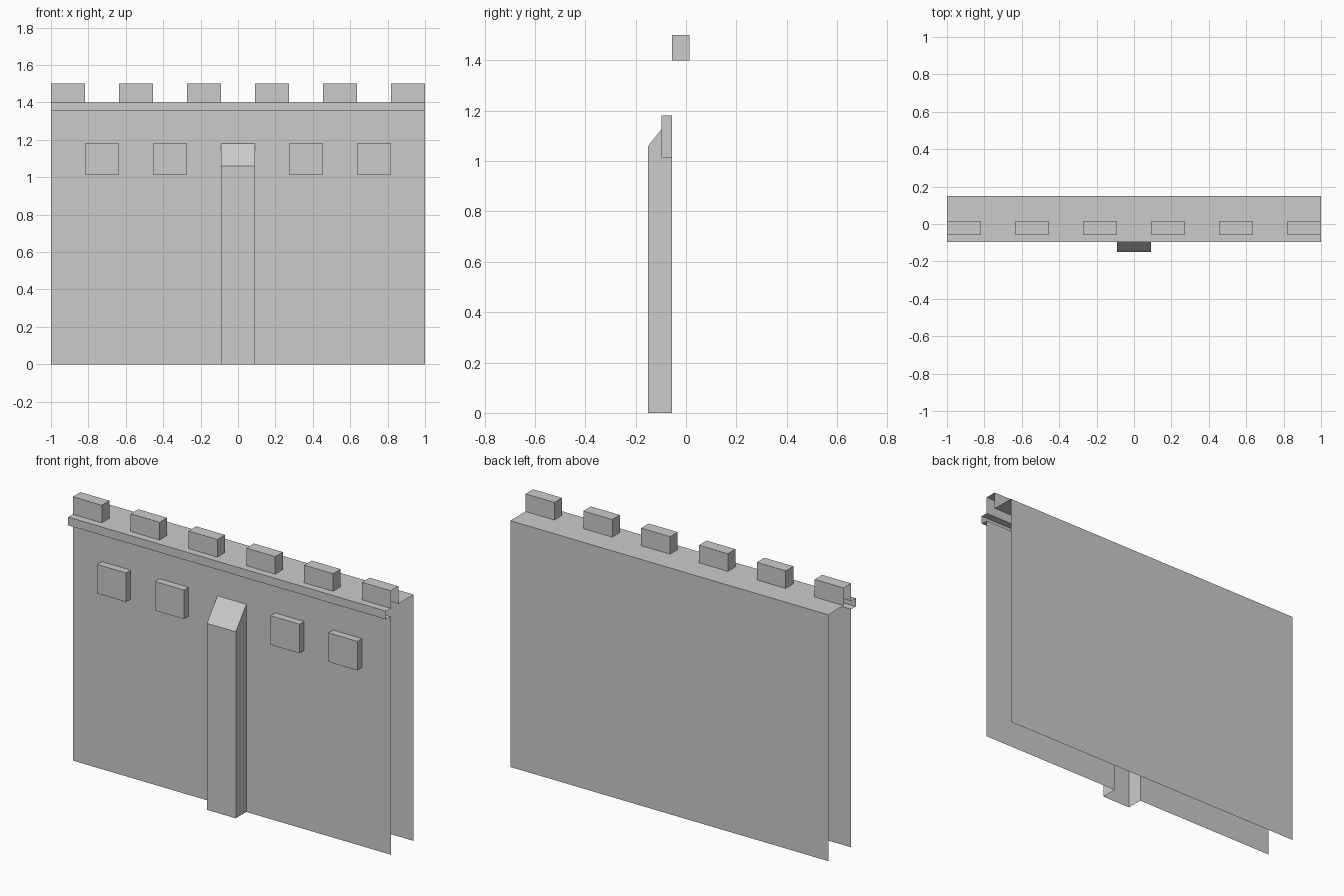
import bpy, bmesh

if "Cube" in bpy.data.objects:
    bpy.data.objects.remove(bpy.data.objects["Cube"])

COLS = 11                                   # wall is divided in equal columns
XS = [-1 + 2 * i / COLS for i in range(COLS + 1)]
FACE, PROUD, BUTT = -0.055, -0.097, -0.15   # wall face, ledge face, buttress face
BACK, CREN = 0.15, 0.013                    # rear face, rear of the merlons
LOW, HIGH, LEDGE, TOP = 1.015, 1.18, 1.353, 1.4


def sweep(name, profile, xs, holes=(), ends=(), end_extra=()):
    """Sweep a (y, z) profile along x, leaving out (column, row) holes.
    ends: (left, right) flags for end faces."""
    bm = bmesh.new()
    for i in range(len(xs) - 1):
        for j in range(len(profile) - 1):
            if (i, j) in holes:
                continue
            p, q = profile[j], profile[j + 1]
            bm.faces.new([bm.verts.new(c) for c in (
                (xs[i], *p), (xs[i + 1], *p), (xs[i + 1], *q), (xs[i], *q))])
    outline = list(profile) + list(end_extra)
    if ends and ends[0]:
        bm.faces.new([bm.verts.new((xs[0], *p)) for p in outline])
    if ends and ends[1]:
        bm.faces.new([bm.verts.new((xs[-1], *p)) for p in reversed(outline)])
    bmesh.ops.remove_doubles(bm, verts=bm.verts, dist=1e-5)
    mesh = bpy.data.meshes.new(name)
    bm.to_mesh(mesh)
    bm.free()
    ob = bpy.data.objects.new(name, mesh)
    bpy.context.collection.objects.link(ob)
    return ob


MERLONS = range(0, COLS, 2)
BLOCKS = (1, 3, 7, 9)
MID = 5

# Wall shell: front, ledge, walkway and back; open ends and bottom
shell = [(FACE, 0), (FACE, LOW), (FACE, HIGH), (FACE, LEDGE), (PROUD, LEDGE),
         (PROUD, TOP), (FACE, TOP), (CREN, TOP), (BACK, TOP), (BACK, 0)]
holes = {(MID, 0), (MID, 1)} | {(c, 1) for c in BLOCKS} | {(c, 6) for c in MERLONS}
sweep("wall", shell, XS, holes)

# Merlons along the top; the outermost are open where the wall section ends
for c in MERLONS:
    sweep("merlon", [(FACE, TOP), (FACE, 1.5), (CREN, 1.5), (CREN, TOP)],
          XS[c:c + 2], ends=(c > 0, c < COLS - 1))

# Square blocks standing out of the front face
for c in BLOCKS:
    sweep("block", [(FACE, LOW), (PROUD, LOW), (PROUD, HIGH), (FACE, HIGH)],
          XS[c:c + 2], ends=(True, True))

# Central buttress with sloped top and open bottom
sweep("buttress", [(BUTT, 0), (BUTT, 1.06), (FACE, HIGH)],
      XS[MID:MID + 2], ends=(True, True), end_extra=[(FACE, 0)])
